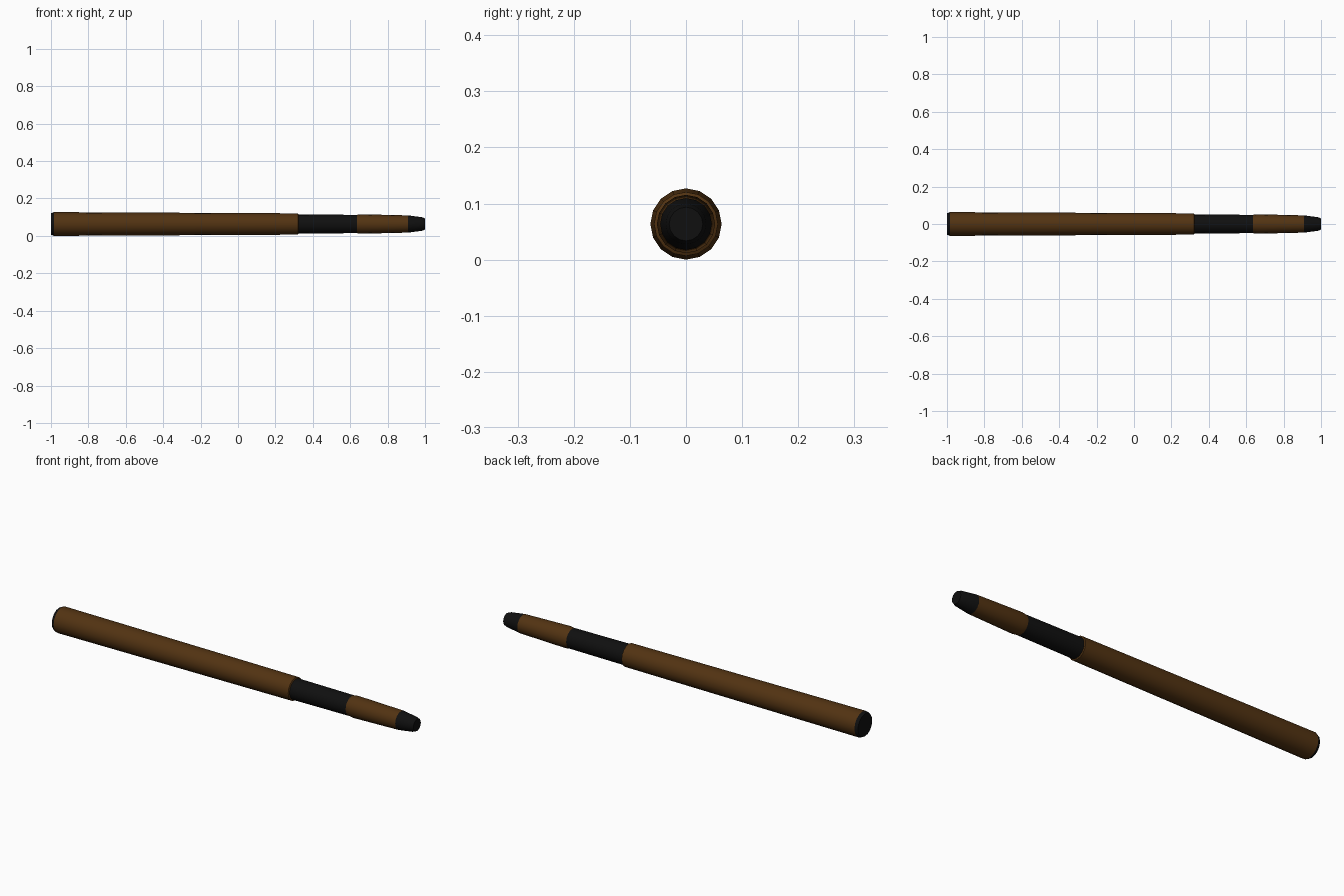
import bpy, bmesh, math

if "Cube" in bpy.data.objects:
    bpy.data.objects.remove(bpy.data.objects["Cube"])

SIDES = 16
R = 0.0635  # largest radius, also the height of the axis


def material(name, rgb):
    m = bpy.data.materials.new(name)
    m.diffuse_color = (*rgb, 1)
    m.use_nodes = True
    m.node_tree.nodes["Principled BSDF"].inputs["Base Color"].default_value = m.diffuse_color
    return m


brown = material("brown_lacquer", (0.085, 0.033, 0.006))
black = material("black_grip", (0.005, 0.005, 0.005))


def turned(name, profile, mat, cap_start=False, cap_end=False):
    """Revolve (x, radius) points around the long axis."""
    bm = bmesh.new()
    rings = []
    for x, r in profile:
        rings.append([bm.verts.new((x, r * math.sin(a), R + r * math.cos(a)))
                      for a in (2 * math.pi * i / SIDES for i in range(SIDES))])
    for a, b in zip(rings, rings[1:]):
        for i in range(SIDES):
            j = (i + 1) % SIDES
            bm.faces.new((a[i], a[j], b[j], b[i]))
    if cap_start:
        bm.faces.new(rings[0])
    if cap_end:
        bm.faces.new(rings[-1])
    bmesh.ops.recalc_face_normals(bm, faces=bm.faces)
    # Open tubes: make sure the sides face away from the axis
    side = bm.faces[:][0]
    c = side.calc_center_median()
    if side.normal.y * c.y + side.normal.z * (c.z - R) < 0:
        bmesh.ops.reverse_faces(bm, faces=bm.faces)
    me = bpy.data.meshes.new(name)
    bm.to_mesh(me)
    bm.free()
    me.materials.append(mat)
    ob = bpy.data.objects.new(name, me)
    bpy.context.collection.objects.link(ob)
    bpy.context.view_layer.objects.active = ob
    ob.select_set(True)
    bpy.ops.object.shade_smooth_by_angle(angle=math.radians(35))
    ob.select_set(False)


# Butt cap, long shaft with a stepped end, grip, fore section and tip
turned("butt_cap", [(-1, 0.057), (-0.985, R)], black, cap_start=True)
turned("shaft", [(-0.985, R), (0.32, 0.057), (0.323, 0.051)], brown)
turned("grip", [(0.323, 0.051), (0.635, 0.049)], black)
turned("fore_section", [(0.635, 0.049), (0.66, 0.052), (0.91, 0.046)], brown)
turned("tip", [(0.91, 0.046), (0.985, 0.036), (1, 0.030)], black, cap_end=True)
